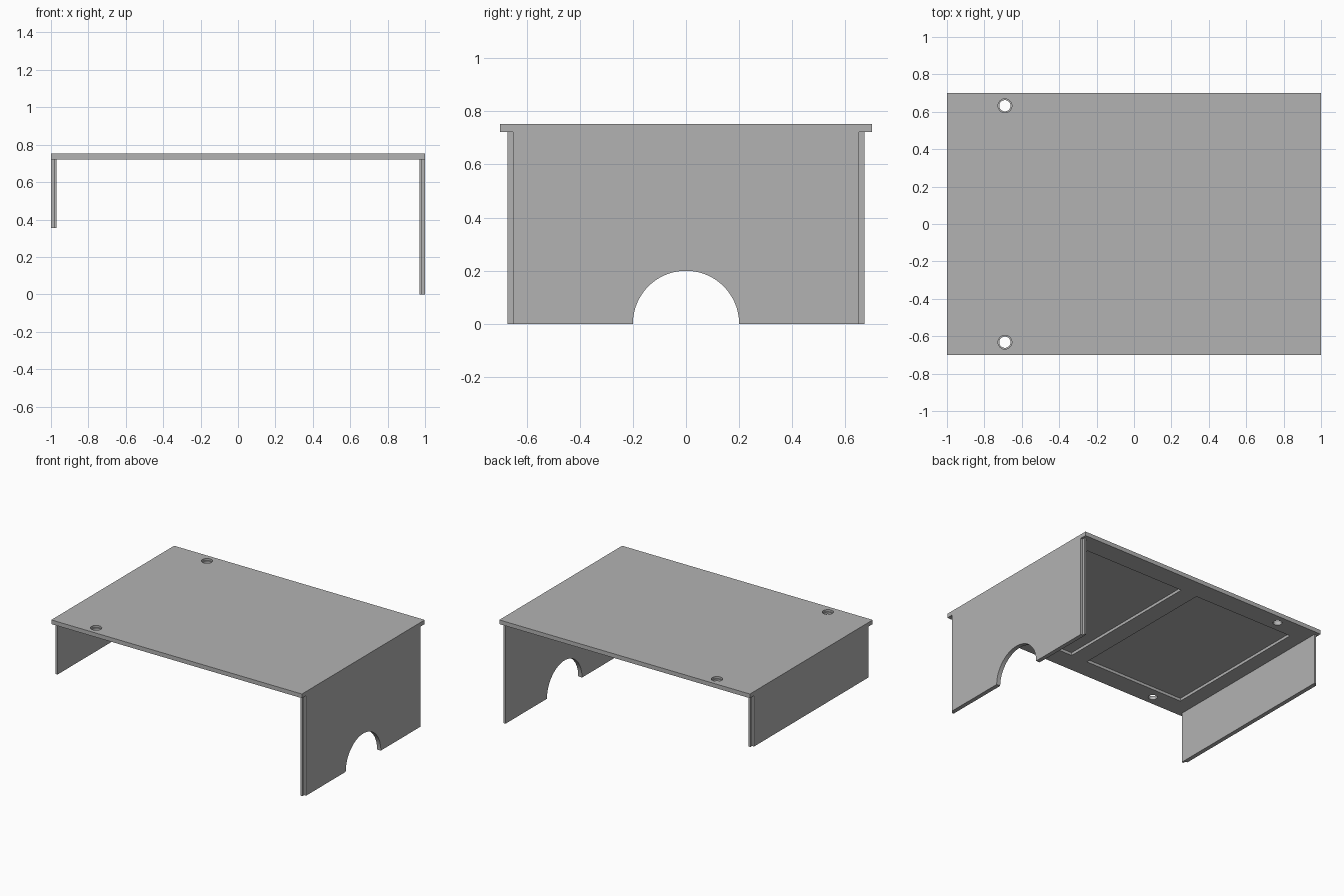
import bpy, bmesh, math

old = bpy.data.objects.get("Cube")
if old:
    bpy.data.objects.remove(old, do_unlink=True)

TOP, UNDER = 0.752, 0.722

grey = bpy.data.materials.new("plain grey")
grey.use_nodes = True
colour = (0.45, 0.45, 0.45, 1)
grey.diffuse_color = colour
grey.node_tree.nodes["Principled BSDF"].inputs["Base Color"].default_value = colour


def prism(name, outline, z0, z1):
    """Solid made by raising an xy outline from z0 to z1."""
    bm = bmesh.new()
    face = bm.faces.new([bm.verts.new((x, y, z0)) for x, y in outline])
    raised = bmesh.ops.extrude_face_region(bm, geom=[face])["geom"]
    verts = [v for v in raised if isinstance(v, bmesh.types.BMVert)]
    bmesh.ops.translate(bm, verts=verts, vec=(0, 0, z1 - z0))
    bmesh.ops.recalc_face_normals(bm, faces=bm.faces)
    mesh = bpy.data.meshes.new(name)
    bm.to_mesh(mesh)
    bm.free()
    obj = bpy.data.objects.new(name, mesh)
    bpy.context.collection.objects.link(obj)
    mesh.materials.append(grey)
    return obj


def rectangle(x0, x1, y0, y1):
    return [(x0, y0), (x1, y0), (x1, y1), (x0, y1)]


def circle(cx, cy, radius, steps=48):
    angles = [math.tau * i / steps for i in range(steps)]
    return [(cx + radius * math.cos(a), cy + radius * math.sin(a)) for a in angles]


def cut(target, cutter):
    """Subtract the cutter from the target, then remove the cutter."""
    cutter.hide_render = True
    mod = target.modifiers.new("cut", "BOOLEAN")
    mod.operation = "DIFFERENCE"
    mod.solver = "EXACT"
    mod.object = cutter
    bpy.context.view_layer.objects.active = target
    bpy.ops.object.modifier_apply(modifier=mod.name)
    bpy.data.objects.remove(cutter, do_unlink=True)


def end_panel(name, side, bottom):
    """Upright board with a step along both vertical edges of its outer face."""
    half = [(0.97, 0.672), (0.985, 0.672), (0.985, 0.652), (1, 0.652)]
    outline = half + [(x, -y) for x, y in reversed(half)]
    return prism(name, [(side * x, y) for x, y in outline], bottom, UNDER)


# Tabletop with two shallow recesses in its underside
tabletop = prism("tabletop", rectangle(-1, 1, -0.7, 0.7), UNDER, TOP)
for x0, x1 in ((-0.86, -0.065), (0.065, 0.86)):
    cut(tabletop, prism("recess_cutter", rectangle(x0, x1, -0.555, 0.555),
                        UNDER - 0.05, UNDER + 0.02))

# Stepped round holes near one end
for y in (-0.632, 0.632):
    cut(tabletop, prism("hole_cutter", circle(-0.69, y, 0.03), UNDER - 0.1, TOP + 0.1))
    cut(tabletop, prism("counterbore_cutter", circle(-0.69, y, 0.037), TOP - 0.015, TOP + 0.1))

# Tall end panel with an arched opening at the floor
tall_panel = end_panel("tall_end_panel", 1, 0)
arch = prism("arch_cutter", circle(0, 0, 0.2, 96), 0.8, 1.2)
arch.rotation_euler.y = math.radians(90)
bpy.context.view_layer.update()
cut(tall_panel, arch)

# Short end panel
short_panel = end_panel("short_end_panel", -1, 0.355)

# Smooth only the round cuts
for obj in (tabletop, tall_panel):
    bpy.ops.object.select_all(action="DESELECT")
    obj.select_set(True)
    bpy.context.view_layer.objects.active = obj
    bpy.ops.object.shade_smooth_by_angle(angle=math.radians(30))
